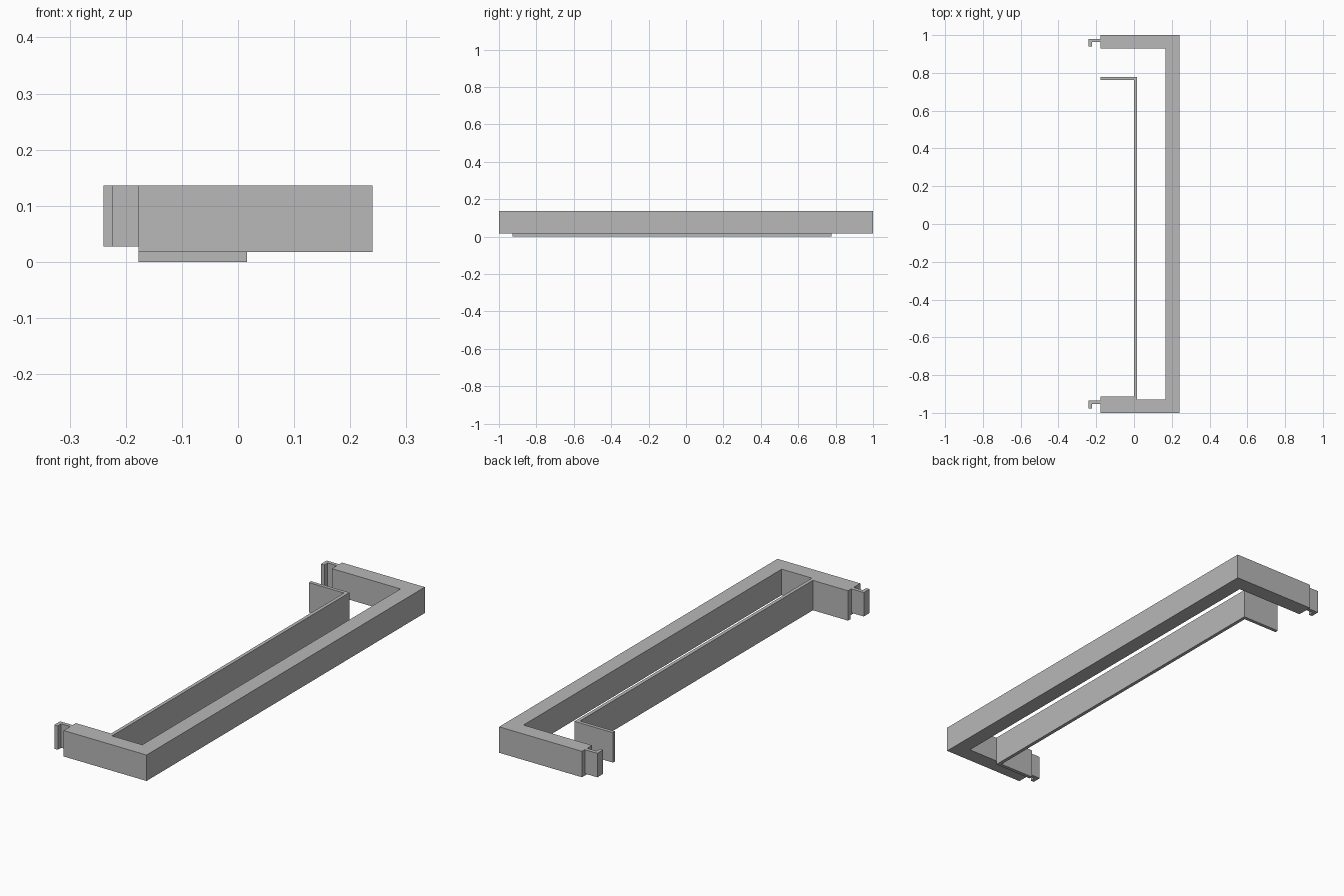
import bpy
import bmesh

cube = bpy.data.objects.get("Cube")
if cube:
    bpy.data.objects.remove(cube, do_unlink=True)

grey = bpy.data.materials.new("plain grey")
grey.use_nodes = True
colour = (0.48, 0.48, 0.48, 1)
grey.diffuse_color = colour
grey.node_tree.nodes["Principled BSDF"].inputs["Base Color"].default_value = colour

TOP = 0.136
ARM_END = -0.177


def extrude_outline(name, outline, bottom, top=TOP):
    """Raise a flat outline seen from above into a solid."""
    bm = bmesh.new()
    face = bm.faces.new([bm.verts.new((x, y, bottom)) for x, y in outline])
    raised = bmesh.ops.extrude_face_region(bm, geom=[face])["geom"]
    verts = [v for v in raised if isinstance(v, bmesh.types.BMVert)]
    bmesh.ops.translate(bm, verts=verts, vec=(0, 0, top - bottom))
    bmesh.ops.recalc_face_normals(bm, faces=bm.faces)
    mesh = bpy.data.meshes.new(name)
    bm.to_mesh(mesh)
    bm.free()
    mesh.materials.append(grey)
    obj = bpy.data.objects.new(name, mesh)
    bpy.context.collection.objects.link(obj)
    return obj


def channel(back, y0, y1, wall):
    """Outline of a U open towards -x, with walls of even thickness."""
    return [(ARM_END, y0), (back, y0), (back, y1), (ARM_END, y1),
            (ARM_END, y1 - wall), (back - wall, y1 - wall),
            (back - wall, y0 + wall), (ARM_END, y0 + wall)]


# Thick outer frame
extrude_outline("outer_frame", channel(0.24, -1, 1, 0.072), 0.018)

# Thin inner panel with its two end flanges, one lying against the front arm
extrude_outline("inner_panel", channel(0.016, -0.928, 0.778, 0.016), 0)

# Hooked clips on the arm ends, both turned the same way
for name, y in (("front_clip", -0.935), ("back_clip", 0.98)):
    tip, inner, thick, reach = -0.24, -0.223, 0.017, 0.041
    extrude_outline(name, [(tip, y), (ARM_END, y), (ARM_END, y - thick),
                           (inner, y - thick), (inner, y - reach),
                           (tip, y - reach)], 0.027)
